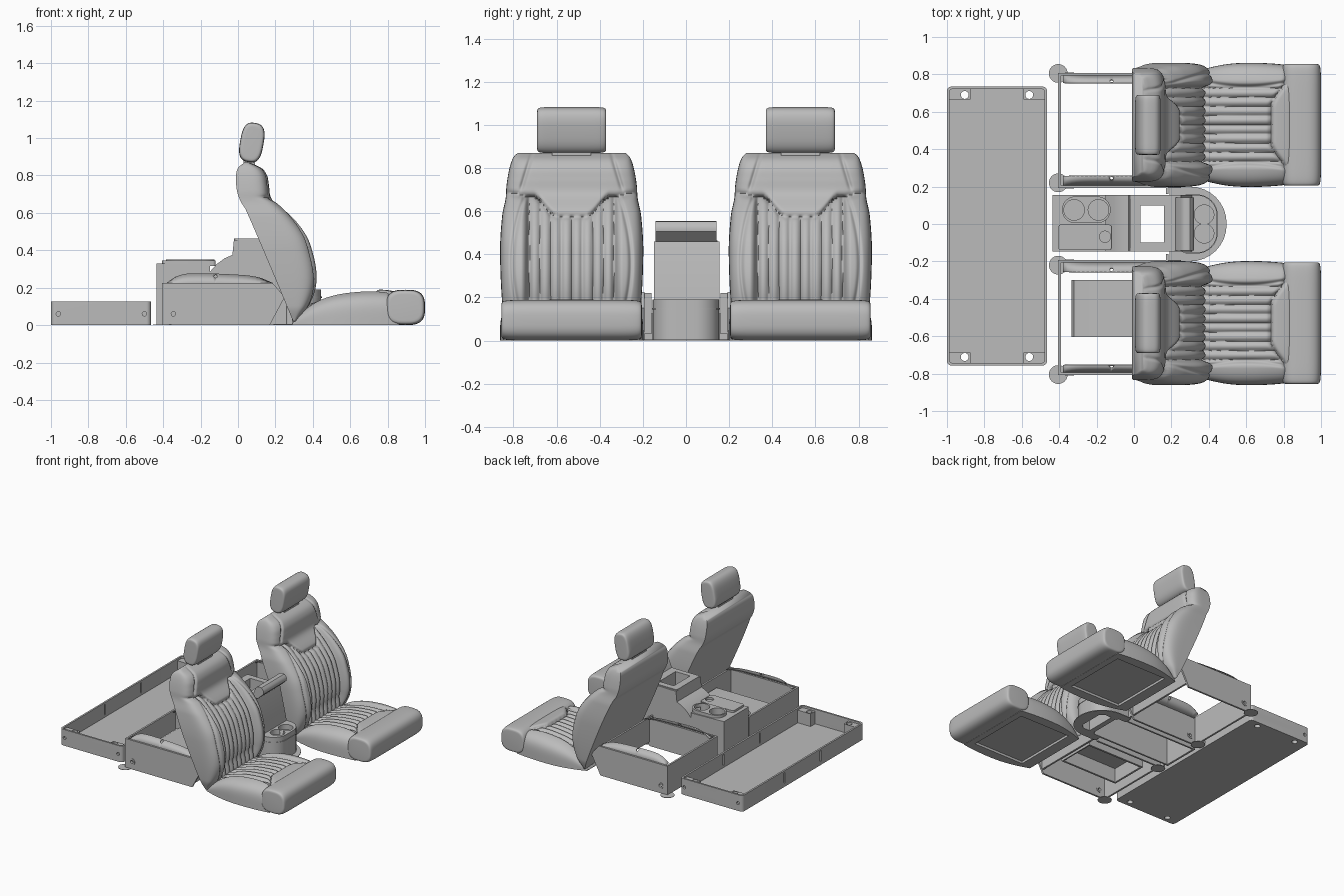
import bpy, bmesh, math

cube = bpy.data.objects.get("Cube")
if cube:
    bpy.data.objects.remove(cube, do_unlink=True)

GREY = bpy.data.materials.new("plain grey")
GREY.use_nodes = True
GREY.diffuse_color = (0.5, 0.5, 0.5, 1)
GREY.node_tree.nodes["Principled BSDF"].inputs["Base Color"].default_value = (0.5, 0.5, 0.5, 1)


# ---- helpers ----
def activate(ob):
    bpy.ops.object.select_all(action='DESELECT')
    ob.select_set(True)
    bpy.context.view_layer.objects.active = ob


def finish(name, bm, angle=35):
    bmesh.ops.recalc_face_normals(bm, faces=bm.faces)
    mesh = bpy.data.meshes.new(name)
    bm.to_mesh(mesh)
    bm.free()
    mesh.materials.append(GREY)
    ob = bpy.data.objects.new(name, mesh)
    bpy.context.collection.objects.link(ob)
    activate(ob)
    bpy.ops.object.shade_smooth_by_angle(angle=math.radians(angle))
    return ob


def shell(name, rows, angle=35):
    """Closed skin through a list of equal loops, capped at both ends."""
    bm = bmesh.new()
    loops = [[bm.verts.new(p) for p in row] for row in rows]
    n = len(rows[0])
    for a, b in zip(loops, loops[1:]):
        for i in range(n):
            j = (i + 1) % n
            bm.faces.new((a[i], a[j], b[j], b[i]))
    bm.faces.new(loops[0])
    bm.faces.new(loops[-1])
    return finish(name, bm, angle)


def prism(name, pts, axis, lo, hi):
    """Outline in xz (axis 'y') or xy (axis 'z') pulled from lo to hi."""
    place = (lambda p, h: (p[0], h, p[1])) if axis == 'y' else (lambda p, h: (p[0], p[1], h))
    return shell(name, [[place(p, h) for p in pts] for h in (lo, hi)])


def rounded(x0, x1, y0, y1, left, right):
    """Rectangle outline with separate corner radii at its two x ends."""
    pts = []
    for cx, cy, r, start in ((x1, y1, right, 0), (x0, y1, left, 90),
                             (x0, y0, left, 180), (x1, y0, right, 270)):
        sx, sy = (1 if cx == x1 else -1), (1 if cy == y1 else -1)
        for k in range(9):
            a = math.radians(start + k * 11.25)
            pts.append((cx - sx * r + r * math.cos(a), cy - sy * r + r * math.sin(a)))
    return pts


def box(name, x0, x1, y0, y1, z0, z1):
    return prism(name, [(x0, y0), (x1, y0), (x1, y1), (x0, y1)], 'z', z0, z1)


def disc(name, u, v, r, axis, lo, hi):
    pts = [(u + r * math.cos(k * math.pi / 16), v + r * math.sin(k * math.pi / 16)) for k in range(32)]
    return prism(name, pts, axis, lo, hi)


def cut(ob, *cutters, angle=35):
    for c in cutters:
        activate(ob)
        m = ob.modifiers.new("cut", 'BOOLEAN')
        m.operation, m.solver, m.object = 'DIFFERENCE', 'EXACT', c
        bpy.ops.object.modifier_apply(modifier=m.name)
        bpy.data.objects.remove(c, do_unlink=True)
    ob.data.shade_flat()
    bpy.ops.object.shade_smooth_by_angle(angle=math.radians(angle))


def edge_round(u, p):
    return max(1 - abs(u) ** p, 0) ** (1 / p)


def roll(name, x, z, half_x, half_z, half_y, tilt, p):
    """Stuffed roll across the seat: superellipse section with soft ends."""
    rows, c, s = [], math.cos(math.radians(tilt)), math.sin(math.radians(tilt))
    for k in range(41):
        u = math.sin((k / 20 - 1) * math.pi / 2) * .9999
        inset = .045 * (1 - edge_round(u, 9))
        row = []
        for i in range(48):
            a = i * math.pi / 24
            ca, sa = math.cos(a), math.sin(a)
            px = (half_x - inset) * math.copysign(abs(ca) ** (2 / p), ca)
            pz = (half_z - inset) * math.copysign(abs(sa) ** (2 / p), sa)
            row.append((x + px * c + pz * s, half_y * u, z + pz * c - px * s))
        rows.append(row)
    return shell(name, rows, 50)


def curve(t, pts):
    """Smooth curve through (t, value) points."""
    t = min(max(t, pts[0][0]), pts[-1][0])
    i = next(k for k in range(len(pts) - 1) if t <= pts[k + 1][0])
    def slope(k):
        a, b = pts[max(k - 1, 0)], pts[min(k + 1, len(pts) - 1)]
        return (b[1] - a[1]) / (b[0] - a[0])
    h = pts[i + 1][0] - pts[i][0]
    s = (t - pts[i][0]) / h
    return ((2*s**3 - 3*s*s + 1) * pts[i][1] + (s**3 - 2*s*s + s) * h * slope(i)
            + (3*s*s - 2*s**3) * pts[i + 1][1] + (s**3 - s*s) * h * slope(i + 1))


def step(t, a, b):
    s = min(max((t - a) / (b - a), 0), 1)
    return s * s * (3 - 2 * s)


def groove(d, width=0.010):
    return math.exp(-(d / width) ** 2)


def ribs(y):
    return 0.017 * abs(math.sin(math.pi * y / 0.049)) ** 0.75


ACROSS = [math.sin((k / 88 - 1) * math.pi / 2) for k in range(177)]

# ---- seat: backrest with ribbed middle, side bolsters and shoulder yoke ----
BACK = [(.02, .295), (.3, .178), (.62, .04), (.66, .015), (.72, -.006), (.8, -.01), (.84, 0), (.87, .035)]
FRONT = [(.02, .31), (.1, .38), (.19, .418), (.28, .425), (.38, .407), (.48, .37), (.59, .285), (.68, .185)]
YOKE = [(.56, .278), (.62, .228), (.68, .177), (.75, .165), (.8, .155), (.84, .125), (.87, .06)]
WIDE = [(.02, .29), (.1, .315), (.4, .332), (.58, .322), (.66, .306), (.72, .302), (.8, .288), (.85, .27), (.87, .25)]


def back_front(y, z):
    a = abs(y)
    seam = 0.58 + 0.09 * step(a, .07, .18) + 0.01 * step(a, .2, .3)
    if z > seam:
        x = curve(z, YOKE) - 0.012 * groove(a - .235 - .3 * (.7 - z)) * step(z, .68, .72)
    else:
        side = step(a, .185, .235)
        dip = 0.06 * step(z, .05, .2)
        x = curve(z, FRONT) - (dip - ribs(y)) * (1 - side)
        x -= 0.014 * groove(a - .2) + 0.012 * groove(a - .275 + .6 * (z - .36) ** 2)
    return x - 0.018 * groove(z - seam, .013)


rows = []
for k in range(101):
    z = .02 + .85 * k / 100
    w, xb = curve(z, WIDE), curve(z, BACK)
    rows.append([(xb + max(back_front(w * u, z) - xb, .012) * edge_round(u, 6), w * u, z) for u in ACROSS])
seat = [shell("seat_backrest", rows, 75)]

# ---- seat: cushion with a shallow recess underneath ----
TOP = [(.29, .02), (.34, .08), (.42, .135), (.52, .17), (.65, .188), (.75, .19), (.82, .184), (.86, .17)]
HALF = [(.29, .27), (.38, .3), (.5, .325), (.62, .332), (.75, .327), (.86, .315)]


def cushion_top(x, y):
    a = abs(y)
    seam = 0.733 + 0.085 * step(a, .09, .26)
    z = curve(x, TOP)
    if x < seam:
        z -= (0.03 * step(x, .3, .45) - ribs(y)) * (1 - step(a, .19, .24))
        z -= 0.012 * groove(a - .205 - .5 * (x - .6) ** 2)
    return max(z - 0.013 * groove(x - seam, .012), .01)


rows = []
for k in range(81):
    x = .29 + .57 * k / 80
    w = curve(x, HALF)
    rows.append([(x, w * u, cushion_top(x, w * u) * edge_round(u, 4.5)) for u in ACROSS])
cushion = shell("seat_cushion", rows, 75)
cut(cushion, box("recess", .375, .81, -.255, .255, -.1, .018), angle=75)
seat.append(cushion)
seat.append(roll("seat_front_bolster", .895, .0945, .105, .0945, .325, 0, 3))
seat.append(roll("headrest", .074, .976, .063, .106, .16, 10, 2.9))
seat.append(box("headrest_post", .03, .09, -.09, .09, .84, .9))
for part in seat:
    twin = part.copy()
    twin.name = "right_" + part.name
    bpy.context.collection.objects.link(twin)
    twin.location.y = -.53
    part.name = "left_" + part.name
    part.location.y = .53

# ---- seat mounting boxes ----
SIDE = [(-.405, 0), (.17, 0), (.25, .15), (.185, .225), (-.405, .225)]
ARCH = [(-.38, .226), (-.33, .26), (-.26, .276), (-.05, .272), (.1, .258), (.185, .226)]
for s, label in ((1, "left"), (-1, "right")):
    for wall, y, inward in (("outer", .8, -.045), ("inner", .2, .055)):
        panel = prism(f"{label}_{wall}_box_wall", SIDE, 'y', s * y - .007, s * y + .007)
        washer = disc(f"{label}_{wall}_bolt_washer", -.345, .06, .024, 'y', s * y - .01, s * y + .01)
        for ob in (panel, washer):
            cut(ob, disc("bolt_hole", -.345, .06, .012, 'y', s * y - .1, s * y + .1))
        # leaning arched flange on top of the wall
        bm = bmesh.new()
        xs = [-.38 + .565 * k / 24 for k in range(25)]
        low = [bm.verts.new((x, s * y, .215)) for x in xs]
        high = [bm.verts.new((x, s * (y + inward), curve(x, ARCH))) for x in xs]
        for i in range(24):
            bm.faces.new((low[i], low[i + 1], high[i + 1], high[i]))
        flange = finish(f"{label}_{wall}_flange", bm)
        flange.modifiers.new("thickness", 'SOLIDIFY').thickness = .006
        cut(flange, disc("flange_hole", -.12, .262, .009, 'y', s * y - .1, s * y + .1))
        foot_y = .805 if wall == "outer" else .22
        disc(f"{label}_{wall}_foot", -.405, s * foot_y, .05, 'z', 0, .003)
    lo, hi = sorted((s * .193, s * .807))
    box(f"{label}_box_rear_wall", -.405, -.391, lo, hi, 0, .225)
    lo, hi = sorted((s * .16, s * .807))
    box(f"{label}_box_front_wall", .17, .184, lo, hi, .03, .22)

# storage bin inside the right box
bin_side = [(-.335, .02), (-.335, .1), (-.32, .13), (-.29, .145), (.16, .145), (.16, .02)]
cut(prism("right_storage_bin", bin_side, 'y', -.605, -.3),
    box("bin_hollow", -.32, .15, -.59, -.315, -.1, .13))

# ---- centre console ----
PROFILE = [(-.435, 0), (-.435, .33), (-.15, .322), (-.15, .285), (-.115, .325), (-.07, .358), (-.03, .375),
           (-.022, .455), (.25, .46), (.31, .19), (.31, 0)]
console = prism("console_body", PROFILE, 'y', -.148, .155)
cut(console, box("hollow", -.42, .27, -.135, .142, -.1, .25),
    box("well", .035, .16, -.1, .1, .2, .6),
    *[disc("cup", x, .075, .055, 'z', .27, .5) for x in (-.32, -.19)])
trim = prism("console_well_trim", rounded(-.022, .24, -.14, .145, .02, .02), 'z', .455, .463)
cut(trim, box("trim_hole", .035, .16, -.1, .1, .4, .6))
rim = prism("rear_cup_rim", rounded(-.385, -.125, .005, .147, .07, .07), 'z', .322, .35)
cut(rim, *[disc("cup", x, .075, .055, 'z', .2, .5) for x in (-.32, -.19)])
lid = prism("rear_console_lid", rounded(-.405, -.12, -.14, -.003, .015, .015), 'z', .315, .345)
cut(lid, disc("finger_hole", -.155, -.068, .03, 'z', .33, .5))
prism("console_armrest", [(.22, .46), (.25, .535), (.262, .549), (.28, .555), (.3, .552), (.314, .538),
                          (.32, .52), (.318, .505), (.27, .46)], 'y', -.142, .142)

# front cup holder and floor plate
holder = prism("front_cup_holder", rounded(.26, .445, -.155, .155, .01, .11), 'z', 0, .19)
cut(holder, box("holder_hollow", .2, .4, -.12, .12, -.1, .1),
    *[disc("cup", .375, y, .052, 'z', .12, .3) for y in (-.05, .05)])
prism("cup_holder_band", rounded(.27, .448, -.158, .158, .01, .112), 'z', .145, .152)
plate = prism("console_floor_plate", rounded(.19, .495, -.2, .2, .01, .195), 'z', 0, .006)
cut(plate, prism("plate_hole", rounded(.1, .42, -.135, .135, .01, .11), 'z', -.1, .1))

# ---- rear tray ----
tray = prism("rear_tray", rounded(-1, -.465, -.757, .735, .025, .025), 'z', 0, .125)
cut(tray, prism("inside", rounded(-.986, -.479, -.743, .721, .015, .015), 'z', .012, .3),
    *[disc("floor_hole", x, y, .021, 'z', -.1, .1) for x in (-.905, -.56) for y in (.69, -.711)],
    *[disc("wall_hole", x, .06, .012, 'y', -1, 1) for x in (-.96, -.5)],
    *[box("slot", -1.1, -.4, y - .007, y + .007, .03, .11) for y in (-.225, .22)])
for x0, x1, hx in ((-.986, -.875, -.905), (-.59, -.479, -.56)):
    for y0, y1, hy in ((.665, .721, .69), (-.743, -.687, -.711)):
        post = box("tray_corner_post", x0, x1, y0, y1, .012, .11)
        cut(post, disc("post_hole", hx, hy, .021, 'z', -.1, .2))
